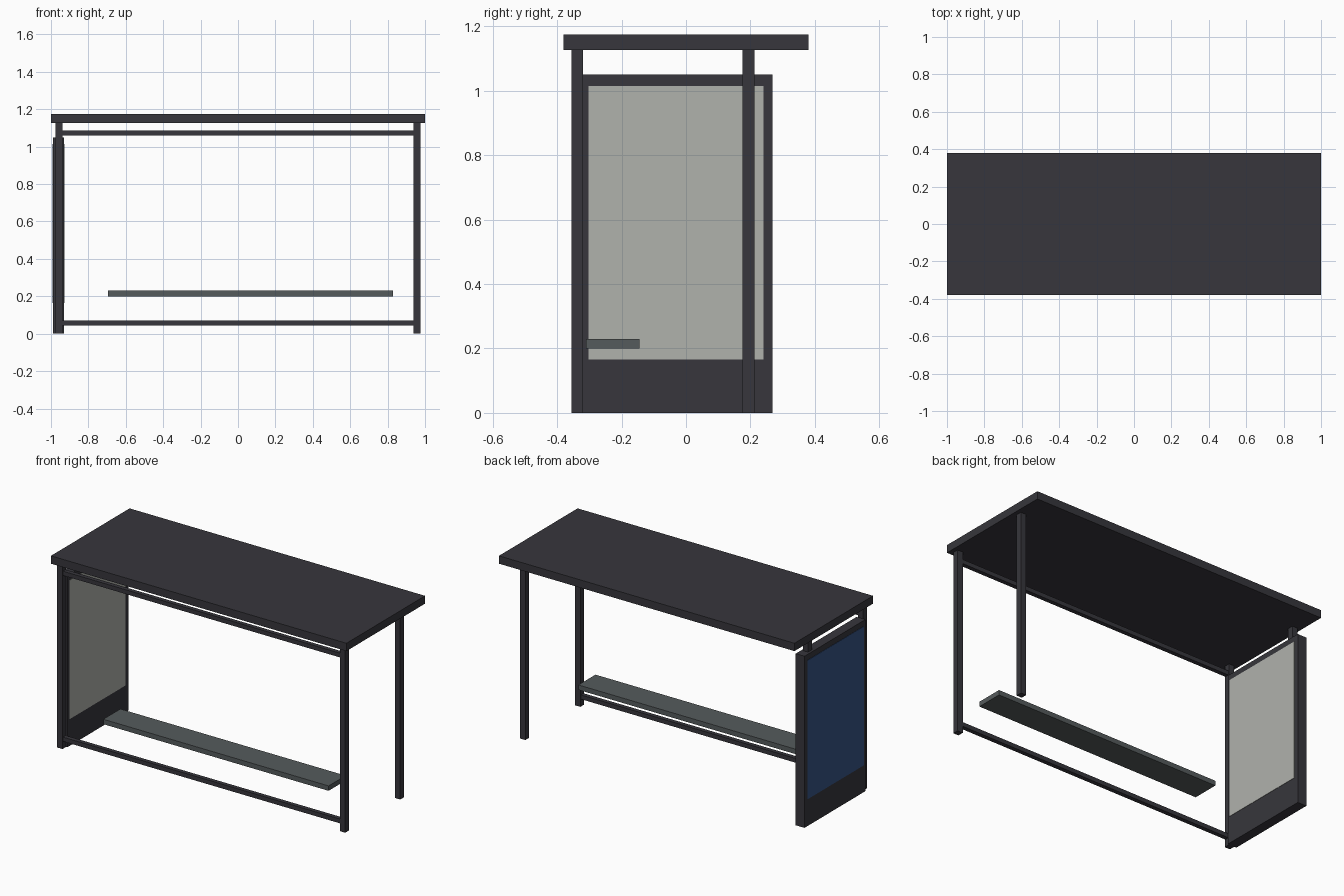
import bpy
from mathutils import Vector

if "Cube" in bpy.data.objects:
    bpy.data.objects.remove(bpy.data.objects["Cube"])


def material(name, srgb):
    m = bpy.data.materials.new(name)
    lin = [(c / 255 / 12.92) if c < 10 else ((c / 255 + 0.055) / 1.055) ** 2.4 for c in srgb]
    m.diffuse_color = (*lin, 1)
    m.use_nodes = True
    m.node_tree.nodes["Principled BSDF"].inputs["Base Color"].default_value = m.diffuse_color
    return m


frame = material("dark frame", (55, 54, 60))
bench_grey = material("bench grey", (85, 91, 92))
poster_grey = material("poster grey", (176, 178, 172))
poster_blue = material("poster blue", (54, 84, 133))


def box(name, x, y, z, mat):
    """Axis-aligned box from (min, max) ranges."""
    lo, hi = Vector((x[0], y[0], z[0])), Vector((x[1], y[1], z[1]))
    bpy.ops.mesh.primitive_cube_add(size=1, location=(lo + hi) / 2)
    ob = bpy.context.object
    ob.name = name
    ob.scale = hi - lo
    bpy.ops.object.transform_apply(location=False, rotation=False, scale=True)
    ob.data.materials.append(mat)
    return ob


# Roof slab
box("roof", (-1, 1), (-0.38, 0.38), (1.127, 1.175), frame)

# Four posts
for side, x in (("left", -0.957), ("right", 0.957)):
    for row, y in (("front", -0.338), ("rear", 0.194)):
        box(f"{row}_{side}_post", (x - 0.018, x + 0.018), (y - 0.018, y + 0.018), (0, 1.127), frame)

# Rails between the front posts
for name, z in (("lower_rail", 0.058), ("upper_rail", 1.073)):
    box(name, (-0.94, 0.94), (-0.351, -0.325), (z - 0.013, z + 0.013), frame)

# Bench
box("bench", (-0.695, 0.83), (-0.31, -0.145), (0.2, 0.23), bench_grey)

# Display panel with a poster plate on each side
box("display_panel", (-0.99, -0.93), (-0.32, 0.268), (0, 1.05), frame)
box("inner_poster", (-0.931, -0.928), (-0.303, 0.24), (0.165, 1.015), poster_grey)
box("outer_poster", (-0.992, -0.989), (-0.303, 0.24), (0.165, 1.015), poster_blue)
